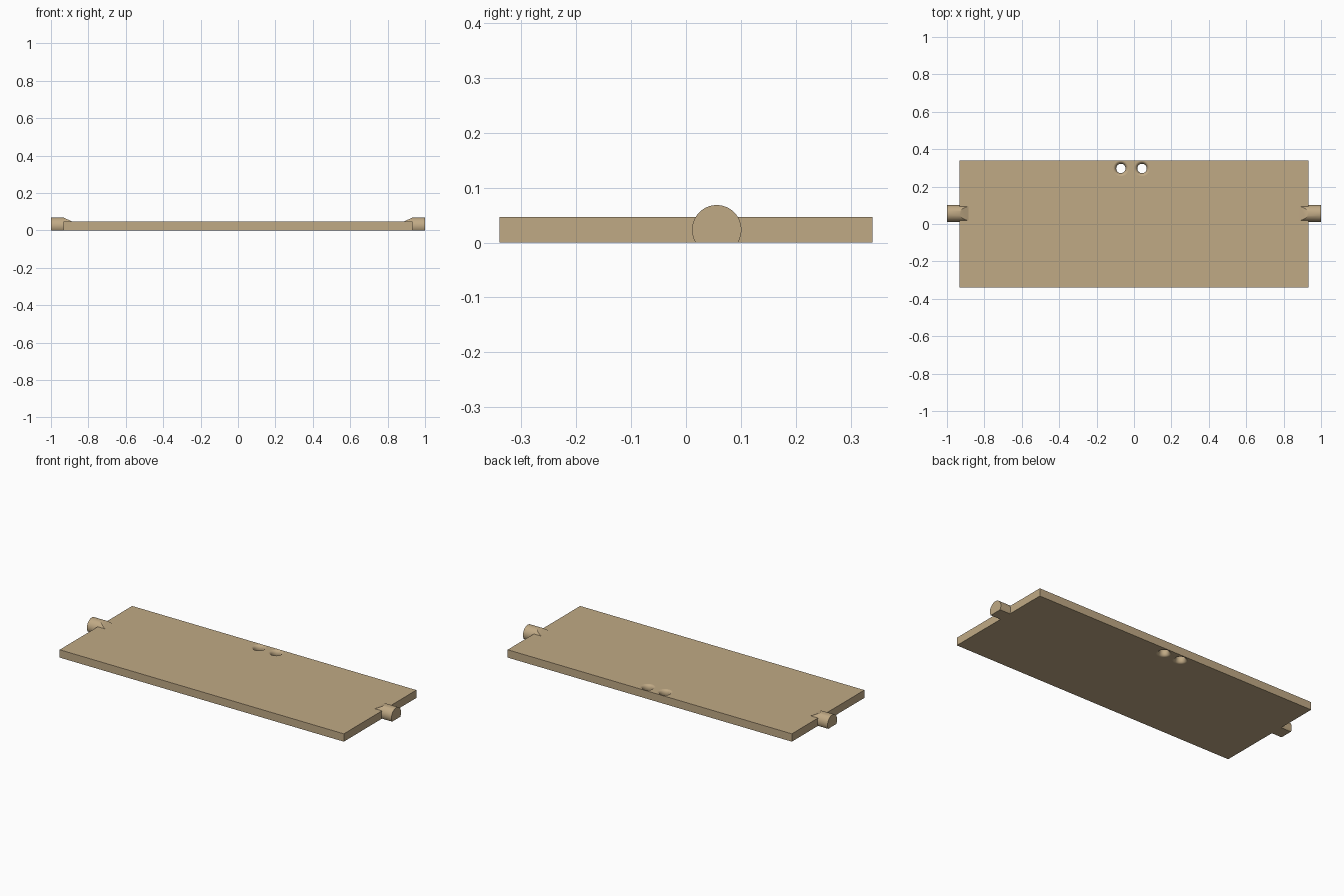
import bpy, bmesh, math
from mathutils import Vector

if "Cube" in bpy.data.objects:
    bpy.data.objects.remove(bpy.data.objects["Cube"])

HALF_X, HALF_Y, THICK = 0.933, 0.34, 0.0465
PIN_Y, PIN_Z, PIN_R = 0.056, 0.0235, 0.045

tan = bpy.data.materials.new("tan")
tan.diffuse_color = (0.53, 0.40, 0.235, 1)
tan.use_nodes = True
tan.node_tree.nodes["Principled BSDF"].inputs["Base Color"].default_value = tan.diffuse_color


def make_object(name, bm):
    bmesh.ops.recalc_face_normals(bm, faces=bm.faces)
    mesh = bpy.data.meshes.new(name)
    bm.to_mesh(mesh)
    bm.free()
    mesh.materials.append(tan)
    obj = bpy.data.objects.new(name, mesh)
    bpy.context.collection.objects.link(obj)
    return obj


def cut_away(bm, point, normal):
    """Remove the side the normal points to and close the opening."""
    geom = bm.verts[:] + bm.edges[:] + bm.faces[:]
    res = bmesh.ops.bisect_plane(bm, geom=geom, plane_co=point, plane_no=normal,
                                 clear_outer=True)
    edges = [e for e in res["geom_cut"] if isinstance(e, bmesh.types.BMEdge)]
    bmesh.ops.holes_fill(bm, edges=edges)


def pin(side):
    """Round hinge pin with a flat underside and a sloping inner end."""
    bm = bmesh.new()
    n = 64
    ring = [bm.verts.new((side, PIN_Y + PIN_R * math.cos(2 * math.pi * i / n),
                          PIN_Z + PIN_R * math.sin(2 * math.pi * i / n))) for i in range(n)]
    cap = bm.faces.new(ring)
    ext = bmesh.ops.extrude_face_region(bm, geom=[cap], use_keep_orig=True)
    bmesh.ops.translate(bm, vec=(-0.16 * side, 0, 0),
                        verts=[v for v in ext["geom"] if isinstance(v, bmesh.types.BMVert)])
    cut_away(bm, Vector((0, 0, 0)), Vector((0, 0, -1)))
    cut_away(bm, Vector((0.933 * side, 0, PIN_Z + PIN_R)), Vector((-0.46 * side, 0, 1)))
    return make_object("pin_right" if side > 0 else "pin_left", bm)


def hole_cutter(x):
    """Lathed hourglass: narrow waist, rounded out to both faces."""
    bm = bmesh.new()
    n, steps, waist, flare = 40, 14, 0.025, 0.016
    profile = []
    for i in range(steps + 1):
        a = -math.pi / 2 + math.pi * i / steps
        profile.append((waist + flare * (1 - math.cos(a)), THICK / 2 * (1 + math.sin(a))))
    profile = [(profile[0][0], -0.02)] + profile + [(profile[-1][0], THICK + 0.02)]
    rings = [[bm.verts.new((x + r * math.cos(2 * math.pi * i / n),
                            0.297 + r * math.sin(2 * math.pi * i / n), z))
              for i in range(n)] for r, z in profile]
    for a, b in zip(rings, rings[1:]):
        for i in range(n):
            bm.faces.new((a[i], a[(i + 1) % n], b[(i + 1) % n], b[i]))
    bm.faces.new(rings[0])
    bm.faces.new(rings[-1])
    return make_object("hole_cutter", bm)


# Flat board
bm = bmesh.new()
bmesh.ops.create_cube(bm, size=1)
for v in bm.verts:
    v.co = (v.co.x * 2 * HALF_X, v.co.y * 2 * HALF_Y, (v.co.z + 0.5) * THICK)
board = make_object("hinged_board", bm)

# Join the pins and drill the two holes
bpy.context.view_layer.objects.active = board
board.select_set(True)
helpers = [(hole_cutter(x), 'DIFFERENCE') for x in (-0.07, 0.043)]
helpers += [(pin(s), 'UNION') for s in (-1, 1)]
for helper, operation in helpers:
    mod = board.modifiers.new("join", 'BOOLEAN')
    mod.operation = operation
    mod.solver = 'EXACT'
    mod.object = helper
    bpy.ops.object.modifier_apply(modifier=mod.name)
for helper, _ in helpers:
    bpy.data.objects.remove(helper)

# Smooth the round parts, keep the flat faces flat
bpy.ops.object.shade_smooth_by_angle(angle=math.radians(30))
for f in board.data.polygons:
    if max(abs(c) for c in f.normal) > 0.9999 and f.area > 0.001:
        f.use_smooth = False
